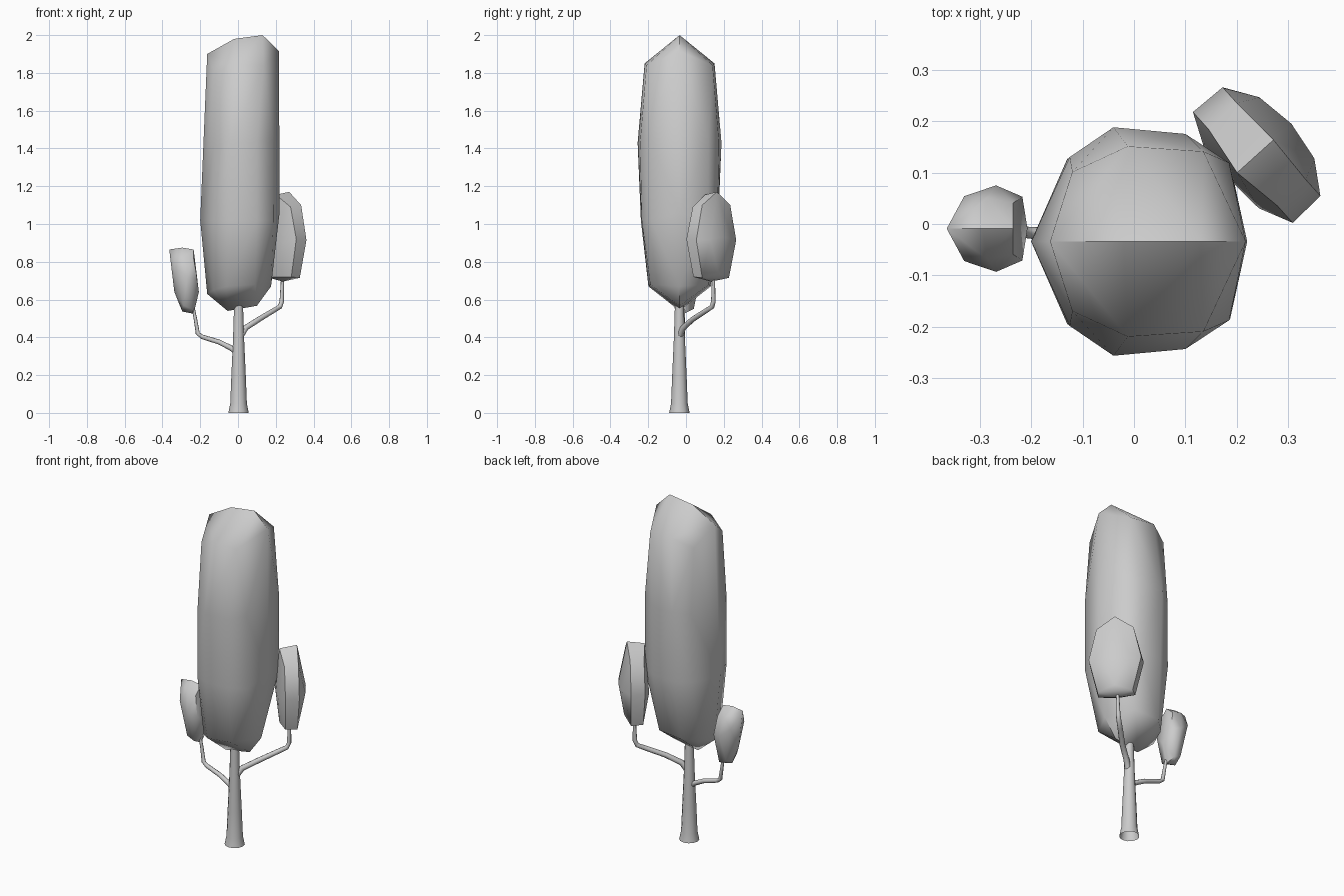
import bpy, bmesh, math
from mathutils import Matrix, Vector

if "Cube" in bpy.data.objects:
    bpy.data.objects.remove(bpy.data.objects["Cube"])


def foliage(name, centre, turn, profile, sides):
    """Faceted clump: mid profile (x, z) plus side points (x, d, z) mirrored across it."""
    bm = bmesh.new()
    pts = [(x, 0, z) for x, z in profile]
    pts += [(x, s * d, z) for x, d, z in sides for s in (-1, 1)]
    for p in pts:
        bm.verts.new(p)
    res = bmesh.ops.convex_hull(bm, input=bm.verts[:])
    junk = [v for v in bm.verts if not v.link_faces]
    bmesh.ops.delete(bm, geom=junk, context='VERTS')
    bmesh.ops.recalc_face_normals(bm, faces=bm.faces[:])
    bm.transform(Matrix.Translation((centre[0], centre[1], 0)) @ Matrix.Rotation(math.radians(turn), 4, 'Z'))
    me = bpy.data.meshes.new(name)
    bm.to_mesh(me)
    bm.free()
    me.shade_smooth()
    me.set_sharp_from_angle(angle=math.radians(50))
    ob = bpy.data.objects.new(name, me)
    bpy.context.collection.objects.link(ob)


def tube(name, points, sides=10):
    """Open tube through (x, y, z, radius) points."""
    bm = bmesh.new()
    pos = [Vector(p[:3]) for p in points]
    rings = []
    for i, p in enumerate(pos):
        t = (pos[min(i + 1, len(pos) - 1)] - pos[max(i - 1, 0)]).normalized()
        q = Vector((0, 0, 1)).rotation_difference(t)
        rings.append([bm.verts.new(p + q @ Vector((math.cos(a), math.sin(a), 0)) * points[i][3])
                      for a in (2 * math.pi * k / sides for k in range(sides))])
    for a, b in zip(rings, rings[1:]):
        for k in range(sides):
            n = (k + 1) % sides
            bm.faces.new((a[k], a[n], b[n], b[k]))
    me = bpy.data.meshes.new(name)
    bm.to_mesh(me)
    bm.free()
    me.shade_smooth()
    ob = bpy.data.objects.new(name, me)
    bpy.context.collection.objects.link(ob)


# trunk
tube("trunk", [(0.003, -0.035, z, r) for z, r in
               ((0, .054), (.05, .044), (.2, .038), (.4, .029), (.56, .024), (.75, .018))], 12)

# branches
tube("right_branch", [(.01, -.035, .40, .017), (.04, -.015, .45, .016), (.11, .035, .495, .015),
                      (.185, .105, .54, .014), (.222, .138, .562, .013), (.232, .145, .59, .012),
                      (.235, .145, .69, .009), (.24, .145, .8, .008)], 8)
tube("left_branch", [(.0, -.035, .315, .014), (-.04, -.03, .345, .014), (-.1, -.025, .375, .013),
                     (-.19, -.018, .403, .012), (-.213, -.016, .42, .011),
                     (-.226, -.014, .5, .009), (-.25, -.012, .62, .007)], 8)

# main crown
foliage("main_crown", (0, -.034), 0,
        [(-.163, 1.9), (-.02, 1.98), (.13, 2.0), (.217, 1.915), (.22, 1.06),
         (.175, .67), (.1, .567), (-.055, .54), (-.163, .63), (-.2, 1.02)],
        [(-.04, .222, 1.43), (.1, .209, 1.43), (.185, .153, 1.45), (-.125, .164, 1.42),
         (-.04, .205, 1.02), (.1, .2, 1.02), (.187, .15, 1.02), (-.13, .16, 1.02),
         (-.012, .185, 1.85), (.135, .175, 1.84), (-.12, .135, 1.8),
         (-.06, .165, .67), (.09, .155, .68), (-.13, .1, .65)])

# right clump, turned so its broad side faces outward
foliage("right_clump", (.245, .14), 42,
        [(-.06, 1.155), (.035, 1.17), (.082, .93), (.05, .74), (-.01, .695), (-.06, .72), (-.08, .9)],
        [(-.045, .145, .92), (.03, .142, .915), (.07, .08, .92), (-.075, .08, .9),
         (-.045, .1, 1.09), (.03, .1, 1.1), (-.04, .1, .72), (.025, .095, .715)])

# left clump
foliage("left_clump", (0, -.009), 0,
        [(-.364, .865), (-.295, .875), (-.235, .865), (-.207, .64), (-.235, .525),
         (-.295, .537), (-.337, .64)],
        [(-.268, .084, .72), (-.33, .063, .77), (-.217, .062, .71),
         (-.285, .06, .83), (-.235, .05, .82), (-.245, .05, .55), (-.29, .05, .57)])
